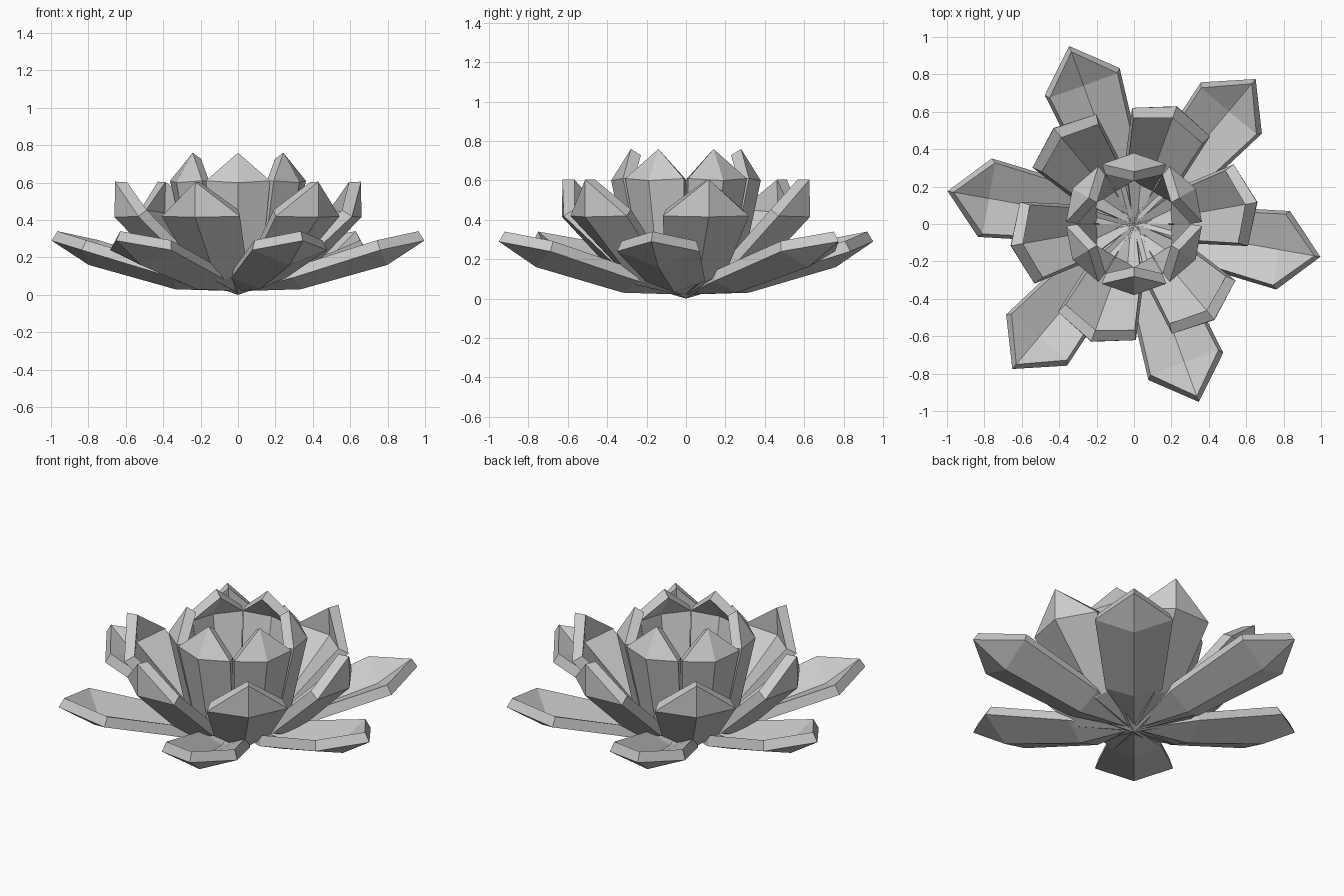
import bpy, math
from math import radians

if "Cube" in bpy.data.objects:
    bpy.data.objects.remove(bpy.data.objects["Cube"])


def petal(name, angle, base, row1, row2, tip, thick):
    """Keeled petal: each row = (keel r, keel z, edge r, edge z, half width)."""
    verts = [(base[0], 0, base[1])]
    for kr, kz, er, ez, hw in (row1, row2):
        verts += [(er, hw, ez), (kr, 0, kz), (er, -hw, ez)]
    verts.append((tip[0], 0, tip[1]))
    faces = [(0, 1, 2), (0, 2, 3),
             (1, 4, 5, 2), (2, 5, 6, 3),
             (4, 7, 5), (5, 7, 6)]
    mesh = bpy.data.meshes.new(name)
    mesh.from_pydata(verts, [], faces)
    ob = bpy.data.objects.new(name, mesh)
    bpy.context.collection.objects.link(ob)
    ob.rotation_euler.z = radians(angle)
    # thickness grows towards the inside of the flower
    solid = ob.modifiers.new("thickness", 'SOLIDIFY')
    solid.thickness = thick
    solid.offset = -1


# three rings of six petals, each ring turned 20 degrees from the next
rings = [
    # low, spread-out petals
    ("outer_petal", -10, (0, .02), (.34, .03, .32, .09, .155),
     (.81, .16, .81, .24, .213), (1.012, .29), .06),
    # half-open petals
    ("middle_petal", 10, (0, .01), (.33, .07, .28, .13, .155),
     (.67, .415, .58, .42, .222), (.668, .605), .065),
    # upright petals closing inwards
    ("inner_petal", 30, (0, 0), (.27, .08, .22, .12, .125),
     (.38, .60, .32, .61, .172), (.28, .76), .06),
]
for name, start, base, row1, row2, tip, thick in rings:
    for i in range(6):
        petal(f"{name}_{i + 1}", start + 60 * i, base, row1, row2, tip, thick)
